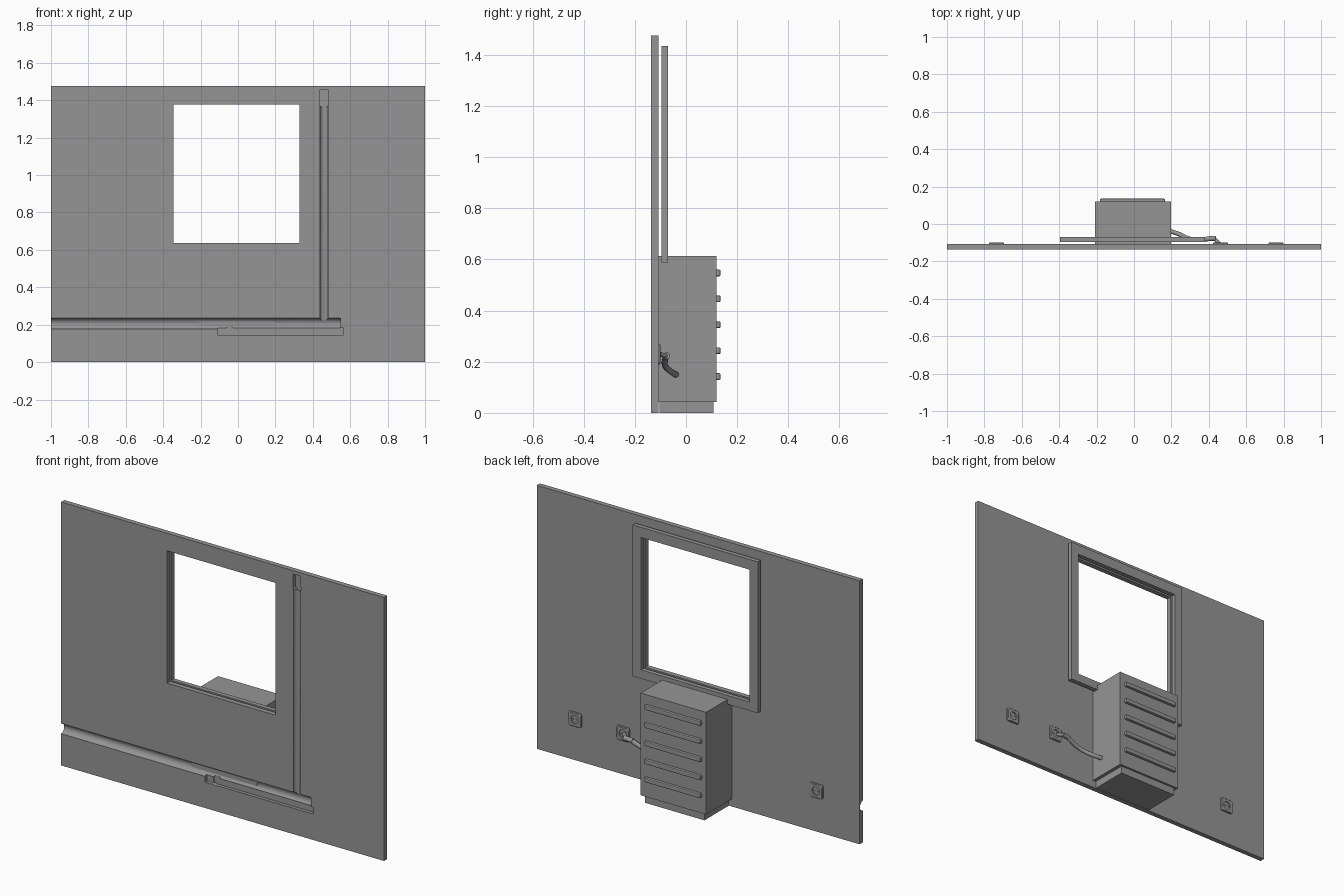
import bpy, bmesh, math
from mathutils import Vector, Matrix

if "Cube" in bpy.data.objects:
    bpy.data.objects.remove(bpy.data.objects["Cube"])

grey = bpy.data.materials.new("grey")
grey.diffuse_color = (0.3, 0.3, 0.3, 1)
grey.use_nodes = True
grey.node_tree.nodes["Principled BSDF"].inputs["Base Color"].default_value = grey.diffuse_color


def finish(name, bm, smooth=False):
    mesh = bpy.data.meshes.new(name)
    bmesh.ops.recalc_face_normals(bm, faces=bm.faces)
    bm.to_mesh(mesh)
    bm.free()
    mesh.materials.append(grey)
    ob = bpy.data.objects.new(name, mesh)
    bpy.context.collection.objects.link(ob)
    if smooth:
        shade(ob)
    return ob


def shade(ob):
    bpy.ops.object.select_all(action='DESELECT')
    bpy.context.view_layer.objects.active = ob
    ob.select_set(True)
    bpy.ops.object.shade_smooth_by_angle(angle=math.radians(30))


def box(name, x, y, z, bevel=0):
    bm = bmesh.new()
    bmesh.ops.create_cube(bm, size=1)
    for v in bm.verts:
        v.co = [lo + (c + 0.5) * (hi - lo) for c, (lo, hi) in zip(v.co, (x, y, z))]
    if bevel:
        bmesh.ops.bevel(bm, geom=bm.edges[:], offset=bevel, segments=2,
                        profile=0.5, affect='EDGES')
    return finish(name, bm)


def rod(name, a, b, r, segments=32):
    a, b = Vector(a), Vector(b)
    bm = bmesh.new()
    rot = (b - a).to_track_quat('Z', 'Y').to_matrix().to_4x4()
    bmesh.ops.create_cone(bm, cap_ends=True, segments=segments, radius1=r, radius2=r,
                          depth=(b - a).length,
                          matrix=Matrix.Translation((a + b) / 2) @ rot)
    return finish(name, bm, True)


def cut(ob, cutters):
    bpy.context.view_layer.objects.active = ob
    for c in cutters:
        m = ob.modifiers.new("cut", 'BOOLEAN')
        m.object, m.operation, m.solver = c, 'DIFFERENCE', 'EXACT'
        bpy.ops.object.modifier_apply(modifier=m.name)
        bpy.data.objects.remove(c)
    shade(ob)


FRONT, BACK = -0.136, -0.108
OPEN_X, OPEN_Z = (-0.345, 0.328), (0.636, 1.377)

# Wall with window opening and pipe channels chased into the front
wall = box("wall", (-1, 1), (FRONT, BACK), (0, 1.475))
cut(wall, [
    box("opening_cutter", OPEN_X, (-0.3, 0.1), OPEN_Z),
    rod("long_channel_cutter", (-1.1, FRONT - 0.003, 0.206), (0.547, FRONT - 0.003, 0.206), 0.029),
    box("drain_channel_cutter", (-0.11, 0.563), (-0.2, -0.117), (0.145, 0.182)),
    rod("riser_channel_cutter", (0.46, FRONT, 0.218), (0.46, FRONT, 1.40), 0.022),
    box("riser_top_cutter", (0.437, 0.483), (-0.2, -0.116), (1.375, 1.455)),
    rod("riser_hole_cutter", (0.46, -0.2, 1.385), (0.46, -0.112, 1.385), 0.025),
    rod("drain_hole_cutter", (-0.045, -0.2, 0.166), (-0.045, -0.112, 0.166), 0.025),
])

# Window frame standing just behind the wall
frame = box("window_frame", (-0.396, 0.38), (-0.095, -0.07), (0.587, 1.434))
cut(frame, [box("frame_cutter", OPEN_X, (-0.3, 0.1), OPEN_Z)])

# Heater cabinet, plinth and five rounded ribs
box("cabinet", (-0.208, 0.197), (-0.112, 0.12), (0.042, 0.614))
box("plinth", (-0.19, 0.178), (-0.103, 0.108), (0, 0.042))
for i in range(5):
    z = 0.142 + 0.1013 * i
    box("rib", (-0.182, 0.166), (0.115, 0.135), (z - 0.013, z + 0.013), 0.005)

# Wall sockets: rounded plate, round recess and two pin holes
for x in (-0.735, 0.462, 0.76):
    z = 0.23
    bm = bmesh.new()
    pts = []
    for k, (sx, sz) in enumerate(((1, 1), (-1, 1), (-1, -1), (1, -1))):
        for j in range(5):
            a = math.pi / 2 * (k + j / 4)
            pts.append((sx * 0.03 + 0.01 * math.cos(a), sz * 0.03 + 0.01 * math.sin(a)))
    rings = [[bm.verts.new((x + u * s, y, z + v * s)) for u, v in pts]
             for y, s in ((BACK - 0.002, 1), (-0.102, 1), (-0.099, 0.9))]
    n = len(pts)
    for lo, hi in zip(rings, rings[1:]):
        for i in range(n):
            bm.faces.new((lo[i], lo[(i + 1) % n], hi[(i + 1) % n], hi[i]))
    bm.faces.new(rings[0])
    bm.faces.new(rings[-1])
    plate = finish("socket_plate", bm)
    cut(plate, [rod("recess_cutter", (x, -0.105, z), (x, -0.08, z), 0.023, 24)] +
        [rod("pin_cutter", (x + d, -0.108, z), (x + d, -0.08, z), 0.004, 10)
         for d in (-0.01, 0.01)])

# Plug and cable from the socket to the cabinet side
rod("plug", (0.385, -0.08, 0.22), (0.437, -0.076, 0.224), 0.013, 20)
rod("plug_pin", (0.43, -0.078, 0.223), (0.455, -0.104, 0.23), 0.009, 16)
curve = bpy.data.curves.new("cable", 'CURVE')
curve.dimensions = '3D'
curve.bevel_depth, curve.bevel_resolution, curve.use_fill_caps = 0.012, 3, True
path = [(0.18, -0.035, 0.148), (0.235, -0.052, 0.157), (0.30, -0.08, 0.182), (0.40, -0.08, 0.221)]
sp = curve.splines.new('BEZIER')
sp.bezier_points.add(len(path) - 1)
for p, co in zip(sp.bezier_points, path):
    p.co = co
    p.handle_left_type = p.handle_right_type = 'AUTO'
curve.materials.append(grey)
bpy.context.collection.objects.link(bpy.data.objects.new("cable", curve))
